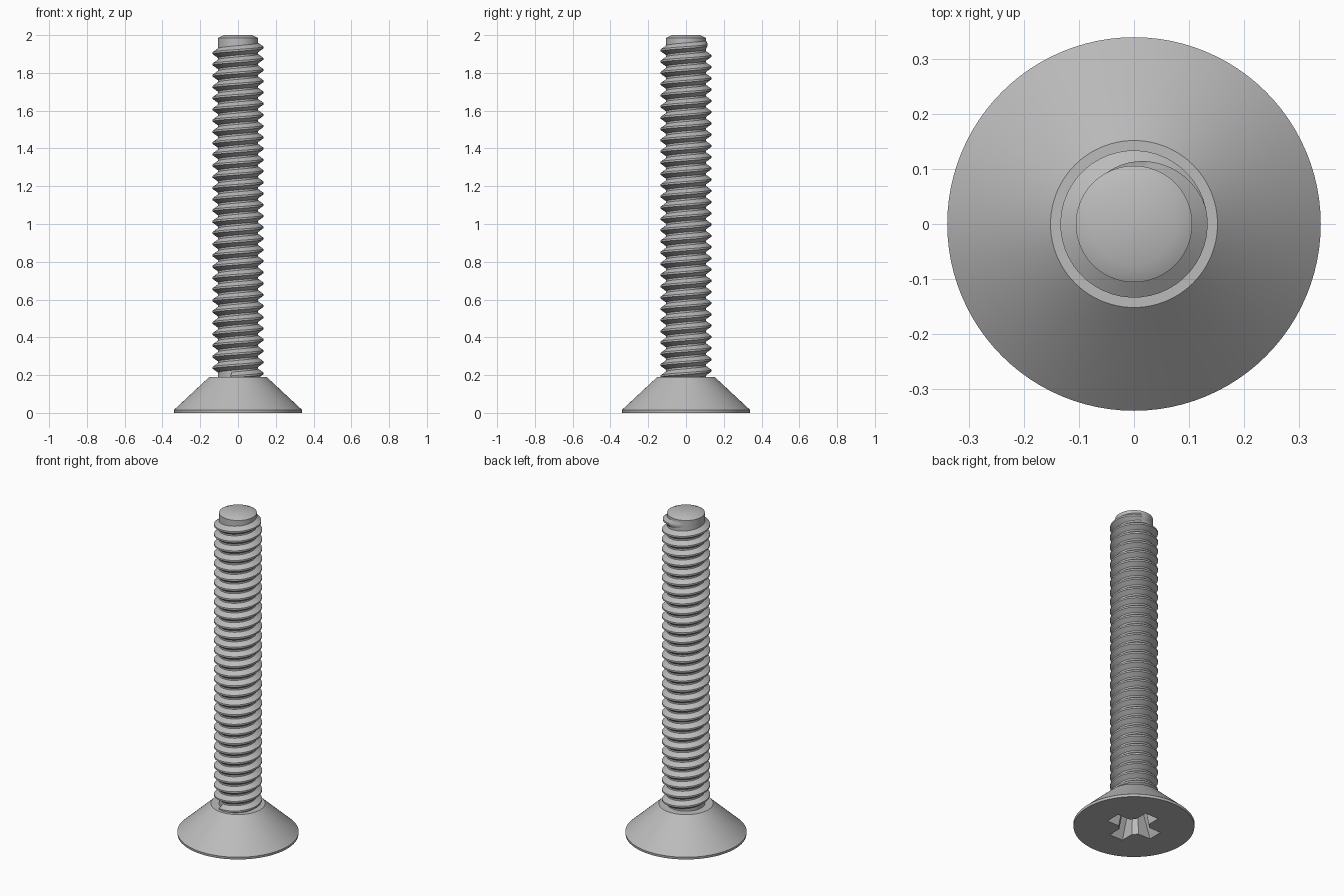
import bpy, bmesh
from math import sin, cos, pi, radians

cube = bpy.data.objects.get("Cube")
if cube:
    bpy.data.objects.remove(cube, do_unlink=True)

steel = bpy.data.materials.new("grey steel")
steel.use_nodes = True
steel.diffuse_color = (0.5, 0.5, 0.5, 1)
steel.node_tree.nodes["Principled BSDF"].inputs["Base Color"].default_value = (0.5, 0.5, 0.5, 1)

CORE, CREST, PITCH = 0.106, 0.134, 0.0595
HEAD_TOP = 0.19


def make_object(name, bm, smooth=True):
    bmesh.ops.recalc_face_normals(bm, faces=bm.faces)
    mesh = bpy.data.meshes.new(name)
    bm.to_mesh(mesh)
    bm.free()
    mesh.materials.append(steel)
    obj = bpy.data.objects.new(name, mesh)
    bpy.context.collection.objects.link(obj)
    if smooth:
        shade(obj)
    return obj


def shade(obj):
    bpy.ops.object.select_all(action="DESELECT")
    obj.select_set(True)
    bpy.context.view_layer.objects.active = obj
    bpy.ops.object.shade_smooth_by_angle(angle=radians(30))


def bridge(bm, a, b):
    for i in range(len(a)):
        j = (i + 1) % len(a)
        bm.faces.new((a[i], a[j], b[j], b[i]))


def loft(rings):
    """Closed solid through a stack of rings of equal point count."""
    bm = bmesh.new()
    loops = [[bm.verts.new(p) for p in ring] for ring in rings]
    for a, b in zip(loops, loops[1:]):
        bridge(bm, a, b)
    bm.faces.new(loops[0])
    bm.faces.new(loops[-1])
    return bm


def lathe(profile, n=64):
    return loft([[(r * cos(2 * pi * i / n), r * sin(2 * pi * i / n), z) for i in range(n)]
                 for r, z in profile])


def cross_ring(reach, width, notch, z):
    """Four arms along x and y, with the inner corners cut back."""
    pts = []
    for k in range(4):
        c, s = cos(k * pi / 2), sin(k * pi / 2)
        for x, y in ((notch, -width), (reach, -width), (reach, width), (notch, width)):
            pts.append((x * c - y * s, x * s + y * c, z))
    return pts


# Countersunk head with a cross recess in its flat face
head = make_object("head", lathe([(0.338, 0), (0.34, 0.015), (0.152, HEAD_TOP)], 96), False)
cutter = make_object("recess_cutter", loft([
    cross_ring(0.16, 0.047, 0.075, -0.01),
    cross_ring(0.09, 0.032, 0.05, 0.15)]), False)
cutter.hide_render = True
cut = head.modifiers.new("cross recess", "BOOLEAN")
cut.operation, cut.solver, cut.object = "DIFFERENCE", "EXACT", cutter
bpy.context.view_layer.objects.active = head
bpy.ops.object.modifier_apply(modifier=cut.name)
bpy.data.objects.remove(cutter, do_unlink=True)
shade(head)

# Plain core with a chamfered tip
make_object("shank", lathe([(CORE, HEAD_TOP - 0.01), (CORE, 1.985), (0.075, 2.0)]))

# Right-handed helical thread that fades into the core at the tip
STEPS = 48
END_ANGLE, END_Z = radians(125), 1.955
turns = (END_Z - HEAD_TOP) / PITCH
count = int(turns * STEPS)
sections = []
for i in range(count + 1):
    back = (count - i) * 2 * pi / STEPS
    angle, z = END_ANGLE - back, END_Z - back / (2 * pi) * PITCH
    fade = min(1, back / radians(110))
    crest = CORE - 0.002 + (CREST - CORE + 0.002) * fade
    sections.append([(r * cos(angle), r * sin(angle), z + dz) for r, dz in (
        (CORE - 0.003, -0.027), (crest, -0.005), (crest, 0.005), (CORE - 0.003, 0.027))])
make_object("thread", loft(sections))
